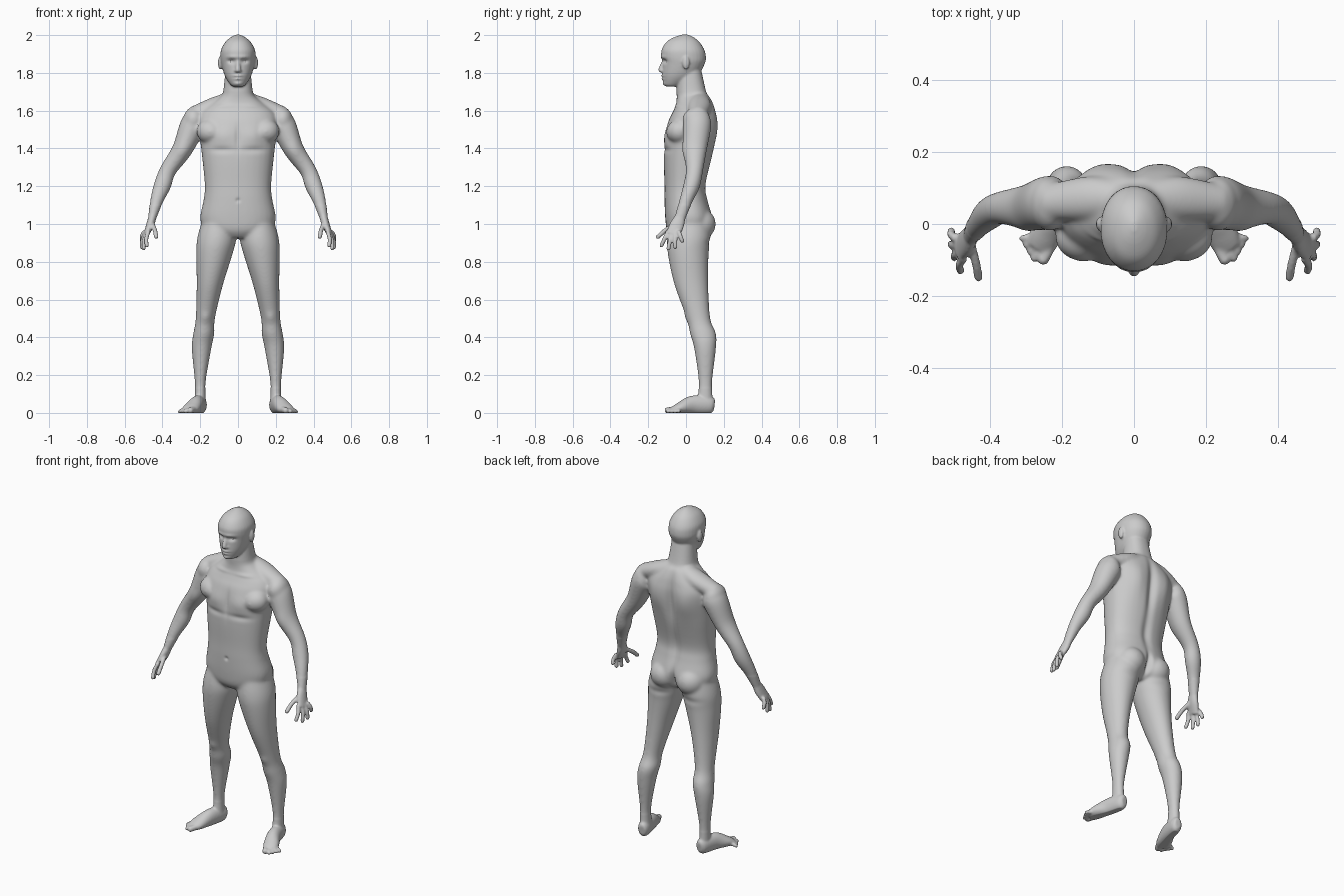
import bpy, bmesh, math
from mathutils import Vector, Matrix

bm = bmesh.new()
X, Y = Vector((1, 0, 0)), Vector((0, 1, 0))


def spline(rows, n=6):
    """Catmull-Rom interpolation of rows (x, y, z, radius_a, radius_b)."""
    r = [Vector(q) for q in (rows[0], *rows, rows[-1])]
    out = []
    for p0, p1, p2, p3 in zip(r, r[1:], r[2:], r[3:]):
        for k in range(n):
            t = k / n
            out.append(0.5 * (2 * p1 + (p2 - p0) * t + (2 * p0 - 5 * p1 + 4 * p2 - p3) * t * t
                              + (3 * p1 - p0 - 3 * p2 + p3) * t ** 3))
    return out + [r[-1]]


def loft(rows, side=None, power=2.0, seg=32):
    """Closed tube of (super)ellipse rings; horizontal rings when side is None."""
    pts, rings = spline(rows), []
    for i, p in enumerate(pts):
        u, v = X, Y
        if side:
            t = Vector(pts[min(i + 1, len(pts) - 1)][:3]) - Vector(pts[max(i - 1, 0)][:3])
            t.normalize()
            u = (side - t * t.dot(side)).normalized()
            v = t.cross(u)
        ring = []
        for k in range(seg):
            c, s = math.cos(math.tau * k / seg), math.sin(math.tau * k / seg)
            c = math.copysign(abs(c) ** (2 / power), c)
            s = math.copysign(abs(s) ** (2 / power), s)
            ring.append(bm.verts.new(Vector(p[:3]) + u * c * p[3] + v * s * p[4]))
        rings.append(ring)
    for a, b in zip(rings, rings[1:]):
        for k in range(seg):
            j = (k + 1) % seg
            bm.faces.new((a[k], a[j], b[j], b[k]))
    bm.faces.new(rings[0])
    bm.faces.new(rings[-1])


def ball(center, radii):
    m = Matrix.Translation(center) @ Matrix.Diagonal((*radii, 1))
    bmesh.ops.create_uvsphere(bm, u_segments=24, v_segments=16, radius=1, matrix=m)


def digit(base, tip, r, bend):
    """Finger or toe: bent tube with a round tip."""
    base, tip = Vector(base), Vector(tip)
    loft([(*p, r, r) for p in (base, (base + tip) / 2 + Vector(bend), tip)], side=X, seg=14)
    ball(tip, (r, r, r))


def stack(rows, power):
    """Central column from (z, half width, y front, y back)."""
    loft([(0, (f + b) / 2, z, a, (b - f) / 2) for z, a, f, b in rows], power=power)


# arm, shoulder, chest bridge and neck slope (+x side)
loft([(.20, .065, 1.565, .055, .045), (.235, .06, 1.53, .075, .068), (.295, .048, 1.395, .063, .054),
      (.37, .045, 1.285, .046, .044), (.40, .03, 1.205, .044, .046), (.43, 0, 1.125, .035, .035),
      (.455, -.032, 1.03, .028, .021)], side=Y)
ball((.235, .055, 1.55), (.056, .075, .068))
ball((.15, -.035, 1.49), (.07, .065, .065))
loft([(.04, .07, 1.655, .05, .045), (.13, .07, 1.625, .06, .045), (.24, .06, 1.575, .05, .045)], side=Y)

# palm, thumb, four fingers in a fan
loft([(.452, -.028, 1.04, .027, .021), (.465, -.048, .995, .038, .021), (.487, -.07, .942, .037, .014)], side=Y)
digit((.454, -.055, 1.0), (.433, -.148, .932), .0125, (-.004, -.008, 0))
for i in range(4):
    a = i / 3
    arch = math.sin(math.pi * a)
    digit((.473 + .022 * a, -.095 + .055 * a, .962 - .006 * arch),
          (.483 + .025 * a + .01 * arch, -.13 + .11 * a, .886 + .024 * a - .028 * arch), .0115, (.007, 0, 0))

# leg and buttock
loft([(.105, .018, 1.03, .08, .10), (.112, .015, .93, .103, .115), (.125, .012, .84, .096, .108),
      (.149, .028, .68, .070, .09), (.173, .066, .5, .051, .063), (.181, .09, .42, .056, .069),
      (.193, .101, .34, .052, .058), (.2, .103, .16, .029, .036), (.199, .1, .05, .03, .043)])
ball((.088, .068, 1.0), (.085, .09, .085))

# foot, big toe, four small toes
loft([(.193, .15, .04, .018, .03), (.197, .125, .042, .033, .047), (.218, .035, .042, .038, .049),
      (.246, -.032, .025, .044, .031), (.262, -.068, .015, .037, .018)], side=X)
digit((.230, -.055, .02), (.252, -.098, .013), .0165, (0, 0, 0))
for i in range(4):
    r = .0115 - .0005 * i
    base, tip = Vector((.25, -.055, r)), Vector((.277, -.095, r - .003))
    digit(base.lerp((.285, -.033, r), i / 3), tip.lerp((.31, -.04, r - .003), i / 3), r, (0, 0, .006))

# ear and nostril wing
ball((.095, 0, 1.853), (.011, .019, .036))
ball((.013, -.121, 1.811), (.009, .012, .008))

# mirror all side parts
for v in bmesh.ops.duplicate(bm, geom=bm.verts[:] + bm.edges[:] + bm.faces[:])['geom']:
    if isinstance(v, bmesh.types.BMVert):
        v.co.x *= -1

# torso and neck
stack([(.925, .08, -.07, .07), (.965, .17, -.10, .12), (1.03, .2, -.11, .14), (1.13, .182, -.114, .115),
       (1.21, .176, -.114, .106), (1.38, .193, -.117, .143), (1.53, .21, -.097, .158), (1.59, .195, -.072, .155),
       (1.63, .15, -.054, .147), (1.67, .098, -.049, .13), (1.70, .079, -.05, .108), (1.82, .066, -.045, .08)], 2.3)
# head
stack([(1.727, .022, -.10, -.04), (1.738, .04, -.114, -.015), (1.785, .07, -.124, .06), (1.85, .089, -.124, .1),
       (1.89, .093, -.131, .105), (1.925, .089, -.128, .096), (1.965, .066, -.102, .07),
       (1.99, .036, -.06, .038), (2.003, .008, -.02, .008)], 2.1)
# nose
loft([(0, -.112, 1.875, .009, .012), (0, -.132, 1.817, .015, .015), (0, -.125, 1.803, .016, .011)], seg=16)

# fuse everything into one skin
bmesh.ops.recalc_face_normals(bm, faces=bm.faces[:])
mesh = bpy.data.meshes.new("body")
bm.to_mesh(mesh)
bm.free()
body = bpy.data.objects.new("body", mesh)
bpy.context.collection.objects.link(body)
bpy.context.view_layer.objects.active = body
body.select_set(True)
mod = body.modifiers.new("fuse", 'REMESH')
mod.mode = 'VOXEL'
mod.voxel_size = .0055
bpy.ops.object.modifier_apply(modifier=mod.name)

bm = bmesh.new()
bm.from_mesh(body.data)


def relax(verts, times):
    for _ in range(times):
        bmesh.ops.smooth_vert(bm, verts=verts, factor=.5, use_axis_x=True, use_axis_y=True, use_axis_z=True)


def stroke(x, y, z, rx, rz, push):
    """Soft sculpt stroke along y, mirrored when off centre."""
    for s in ((1, -1) if x else (1,)):
        for v in bm.verts:
            dz = (v.co.z - z) / rz
            if abs(dz) < 2.2:
                d = dz * dz + ((v.co.x - s * x) / rx) ** 2 + ((v.co.y - y) / .05) ** 2
                v.co.y += push * math.exp(-d)


relax(bm.verts[:], 2)
relax([v for v in bm.verts if .13 < v.co.z < 1.7 and not (abs(v.co.x) > .41 and v.co.z < 1.1)], 16)

# face: eye sockets, brow, lips, chin
stroke(.035, -.115, 1.862, .02, .011, .014)
stroke(.03, -.12, 1.884, .03, .009, -.005)
stroke(0, -.127, 1.784, .023, .006, -.010)
stroke(0, -.126, 1.768, .019, .006, -.009)
stroke(0, -.13, 1.776, .026, .003, .005)
stroke(0, -.118, 1.742, .022, .011, -.008)
# chest, breastbone, collar bones, navel
stroke(.09, -.11, 1.47, .065, .055, -.013)
stroke(.09, -.115, 1.392, .07, .016, .007)
stroke(0, -.12, 1.46, .014, .07, .008)
stroke(.1, -.06, 1.625, .07, .01, -.005)
stroke(0, -.113, 1.125, .01, .01, .008)
# shoulder blades, spine, buttocks
stroke(.1, .15, 1.5, .07, .1, .018)
stroke(0, .15, 1.47, .024, .16, -.020)
stroke(0, .11, 1.2, .026, .12, -.012)
stroke(0, .14, .98, .016, .07, -.030)
stroke(.1, .12, .9, .07, .02, -.006)
# biceps and kneecaps
stroke(.29, -.01, 1.39, .04, .05, -.006)
stroke(.172, .005, .505, .026, .028, -.006)
relax(bm.verts[:], 1)

# flat soles
for v in bm.verts:
    v.co.z = max(v.co.z, 0)
bm.to_mesh(body.data)
bm.free()
bpy.ops.object.shade_smooth()

# eyes
for s, name in ((1, "left_eye"), (-1, "right_eye")):
    bpy.ops.mesh.primitive_uv_sphere_add(segments=24, ring_count=16, radius=.0135, location=(s * .034, -.092, 1.862))
    bpy.context.object.name = name
    bpy.ops.object.shade_smooth()
